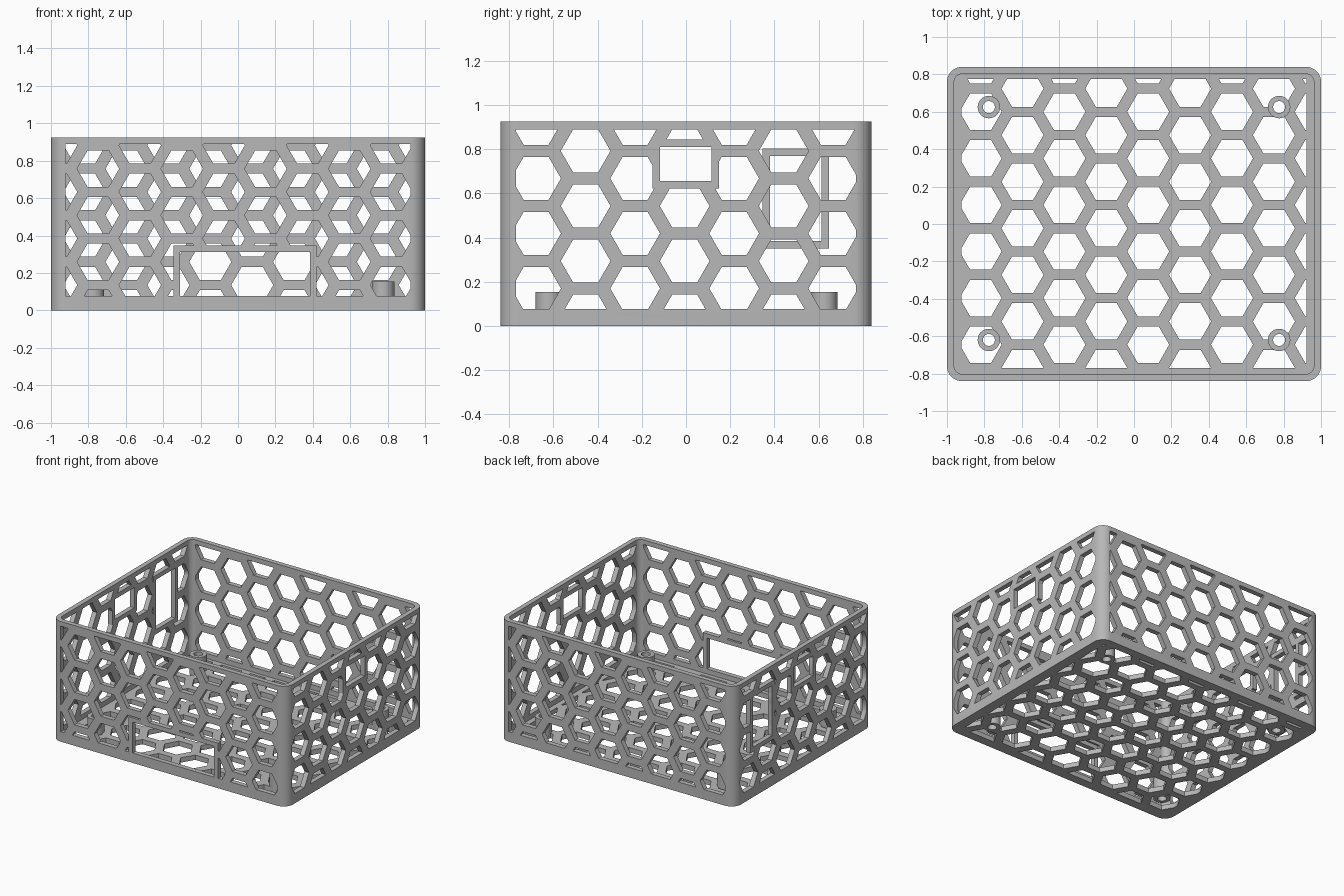
import bpy, bmesh, math
from mathutils import Vector

if "Cube" in bpy.data.objects:
    bpy.data.objects.remove(bpy.data.objects["Cube"], do_unlink=True)

HX, HY, H, T = 1.0, 0.84, 0.925, 0.0375   # half sizes, height, wall thickness
COL, ROW, HEX = 0.224, 0.249, 0.1125      # honeycomb column step, row step, cell radius

grey = bpy.data.materials.new("plain grey")
grey.use_nodes = True
grey.diffuse_color = (0.48, 0.48, 0.48, 1)
grey.node_tree.nodes["Principled BSDF"].inputs["Base Color"].default_value = (0.48, 0.48, 0.48, 1)


def make(name, bm):
    bmesh.ops.recalc_face_normals(bm, faces=bm.faces[:])
    me = bpy.data.meshes.new(name)
    bm.to_mesh(me)
    bm.free()
    me.materials.append(grey)
    ob = bpy.data.objects.new(name, me)
    bpy.context.collection.objects.link(ob)
    return ob


def prism(bm, points, offset):
    """Extrude a closed outline of 3D points along offset."""
    low = [bm.verts.new(p) for p in points]
    high = [bm.verts.new(Vector(p) + Vector(offset)) for p in points]
    bm.faces.new(low)
    bm.faces.new(high[::-1])
    n = len(low)
    for i in range(n):
        j = (i + 1) % n
        bm.faces.new((low[j], low[i], high[i], high[j]))


def box(bm, x0, x1, y0, y1, z0, z1):
    prism(bm, [(x0, y0, z0), (x1, y0, z0), (x1, y1, z0), (x0, y1, z0)], (0, 0, z1 - z0))


def rounded(bm, hx, hy, r, z0, z1, steps=10):
    pts = []
    for q, (sx, sy) in enumerate([(1, 1), (-1, 1), (-1, -1), (1, -1)]):
        for i in range(steps + 1):
            a = (q + i / steps) * math.pi / 2
            pts.append((sx * (hx - r) + r * math.cos(a), sy * (hy - r) + r * math.sin(a), z0))
    prism(bm, pts, (0, 0, z1 - z0))


def circle(r, n=32):
    return [(r * math.cos(math.tau * i / n), r * math.sin(math.tau * i / n)) for i in range(n)]


def clip(poly, axis, limit, sign):
    """Keep the part of a convex outline on one side of a line."""
    out = []
    for a, b in zip(poly, poly[1:] + poly[:1]):
        da, db = sign * (limit - a[axis]), sign * (limit - b[axis])
        if da >= 0:
            out.append(a)
        if da * db < 0:
            t = da / (da - db)
            out.append(tuple(p + t * (q - p) for p, q in zip(a, b)))
    return out


def honeycomb(bm, window, u0, step, v_even, v_odd, place, offset):
    """Hexagonal prisms clipped to a rectangular window."""
    ulo, uhi, vlo, vhi = window
    for k in range(10):
        for m in range(-1, 8):
            u = u0 + k * step
            v = (v_odd if k % 2 else v_even) + m * ROW
            poly = [(u + HEX * math.cos(i * math.pi / 3), v + HEX * math.sin(i * math.pi / 3))
                    for i in range(6)]
            for axis, limit, sign in ((0, uhi, 1), (0, ulo, -1), (1, vhi, 1), (1, vlo, -1)):
                poly = clip(poly, axis, limit, sign)
            if len(poly) > 2:
                prism(bm, [place(*p) for p in poly], offset)


def cut(ob, cutter):
    cutter.hide_render = True
    mod = ob.modifiers.new("cut", "BOOLEAN")
    mod.operation, mod.solver, mod.object = "DIFFERENCE", "EXACT", cutter
    bpy.context.view_layer.update()
    me = bpy.data.meshes.new_from_object(ob.evaluated_get(bpy.context.evaluated_depsgraph_get()))
    ob.modifiers.clear()
    ob.data = me
    bpy.data.objects.remove(cutter, do_unlink=True)
    bpy.context.view_layer.update()


# Open tray with rounded corners
bm = bmesh.new()
rounded(bm, HX, HY, 0.08, 0, H)
tray = make("tray", bm)
bm = bmesh.new()
rounded(bm, HX - T, HY - T, 0.045, T, H + 0.1)
cut(tray, make("cavity_cutter", bm))

# Honeycomb holes: floor, front and back, then both ends
bm = bmesh.new()
E = 0.01
depth = T + 2 * E
wide, low, high = 0.922, 0.076, 0.889
honeycomb(bm, (-wide, wide, -0.77, 0.775), -0.82, COL, -0.645, -0.77,
          lambda u, v: (u, v, -E), (0, 0, depth))
honeycomb(bm, (-wide, wide, low, high), 0.82, -COL, 0.135, 0.01,
          lambda u, v: (u, -HY - E, v), (0, depth, 0))
honeycomb(bm, (-wide, wide, low, high), -0.82, COL, 0.135, 0.01,
          lambda u, v: (u, HY + E, v), (0, -depth, 0))
for s in (-1, 1):
    honeycomb(bm, (-0.77, 0.77, low, high), -0.678, COL, 0.17, 0.045,
              lambda u, v: (s * (HX + E), u, v), (-s * depth, 0, 0))
cut(tray, make("honeycomb_cutter", bm))

# Port openings and screw holes
posts = [(x, y) for x in (-0.776, 0.776) for y in (-0.62, 0.625)]
ports = {  # name: (wall, low u, high u, low z, high z)
    "front_port_frame": ("front", -0.31, 0.385, low, 0.313),
    "left_port_frame": ("left", -0.118, 0.115, 0.655, 0.81),
    "right_port_frame": ("right", -0.118, 0.115, 0.655, 0.81),
    "right_tall_port_frame": ("right", 0.38, 0.612, 0.385, 0.77),
}


def wall_box(bm, wall, u0, u1, z0, z1, extra=0.0):
    a, b = T + extra, extra
    if wall == "front":
        box(bm, u0, u1, -HY - b, -HY + a, z0, z1)
    elif wall == "left":
        box(bm, HX - a, HX + b, u0, u1, z0, z1)
    else:
        box(bm, -HX - b, -HX + a, u0, u1, z0, z1)


bm = bmesh.new()
for wall, u0, u1, z0, z1 in ports.values():
    wall_box(bm, wall, u0, u1, z0, z1, E)
for x, y in posts:
    prism(bm, [(x + a, y + b, -E) for a, b in circle(0.032)], (0, 0, 0.2))
cut(tray, make("port_cutter", bm))

# Solid frames around the ports
F = 0.034
for name, (wall, u0, u1, z0, z1) in ports.items():
    bm = bmesh.new()
    wall_box(bm, wall, u0 - F, u0, z0, z1)
    wall_box(bm, wall, u1, u1 + F, z0, z1)
    wall_box(bm, wall, u0 - F, u1 + F, z1, z1 + F)
    if wall != "front":
        wall_box(bm, wall, u0 - F, u1 + F, z0 - F, z0)
    make(name, bm)

# Hollow screw posts in the corners
rounds = [tray]
for i, (x, y) in enumerate(posts):
    bm = bmesh.new()
    rings = [[bm.verts.new((x + a, y + b, z)) for a, b in circle(r)]
             for r, z in ((0.06, 0), (0.06, 0.155), (0.032, 0.155), (0.032, 0))]
    for p, q in zip(rings, rings[1:] + rings[:1]):
        for j in range(len(p)):
            k = (j + 1) % len(p)
            bm.faces.new((p[j], p[k], q[k], q[j]))
    rounds.append(make(f"screw_post_{i + 1}", bm))

# Smooth the rounded parts, keep hard edges
bpy.context.view_layer.update()
bpy.ops.object.select_all(action="DESELECT")
for ob in rounds:
    ob.select_set(True)
bpy.context.view_layer.objects.active = tray
bpy.ops.object.shade_smooth_by_angle(angle=math.radians(30))
